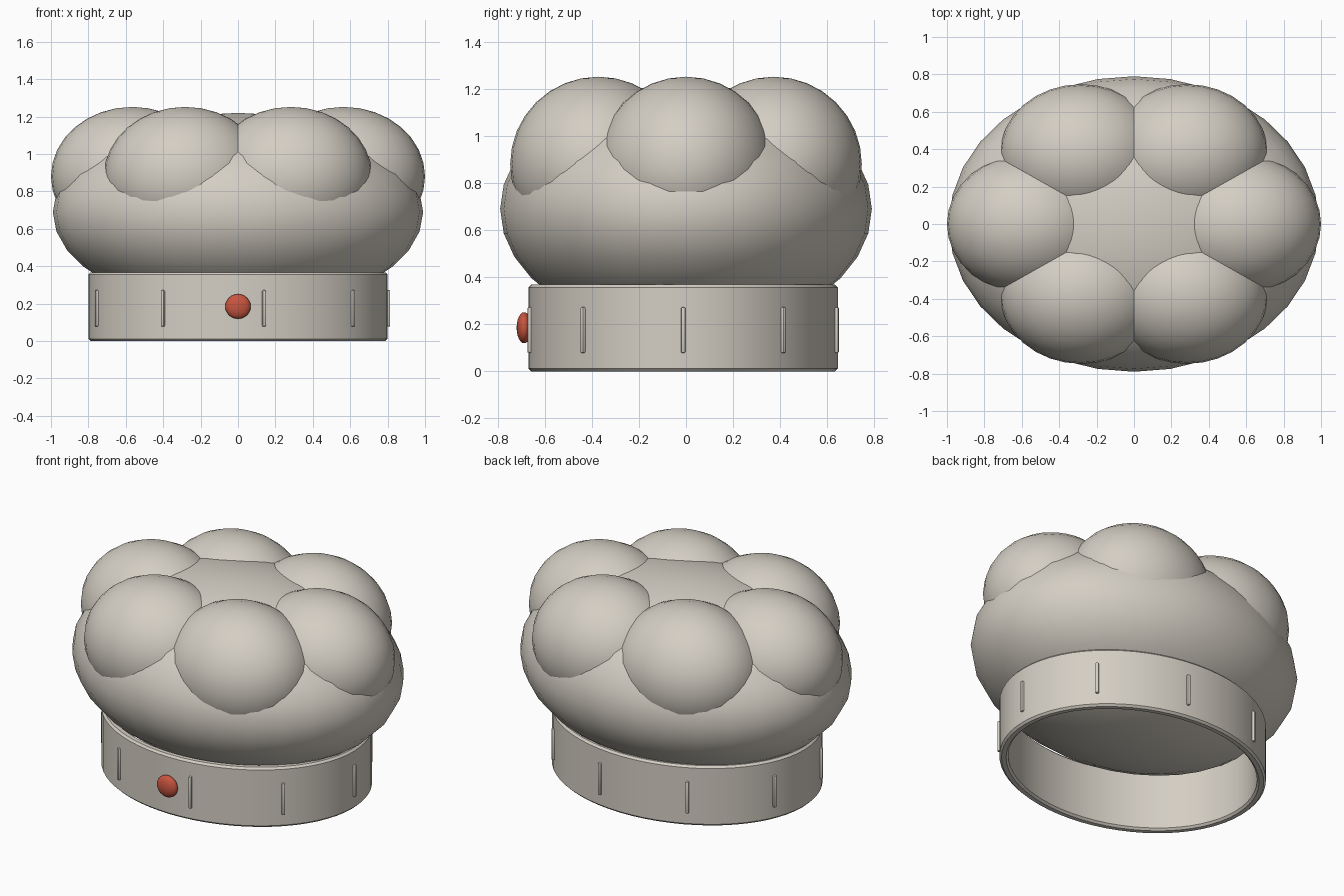
import bpy
import bmesh
from math import cos, sin, radians, tau
from mathutils import Matrix, Vector

default = bpy.data.objects.get("Cube")
if default:
    bpy.data.objects.remove(default, do_unlink=True)


def make_material(name, rgb):
    mat = bpy.data.materials.new(name)
    mat.use_nodes = True
    mat.diffuse_color = (*rgb, 1)
    bsdf = mat.node_tree.nodes["Principled BSDF"]
    bsdf.inputs["Base Color"].default_value = (*rgb, 1)
    bsdf.inputs["Roughness"].default_value = 0.8
    return mat


def add_object(name, bm, mat, angle=40):
    mesh = bpy.data.meshes.new(name)
    bmesh.ops.recalc_face_normals(bm, faces=bm.faces)
    bm.to_mesh(mesh)
    bm.free()
    mesh.materials.append(mat)
    obj = bpy.data.objects.new(name, mesh)
    bpy.context.collection.objects.link(obj)
    bpy.ops.object.select_all(action="DESELECT")
    obj.select_set(True)
    bpy.context.view_layer.objects.active = obj
    bpy.ops.object.shade_smooth_by_angle(angle=radians(angle))
    return obj


def ellipsoid(name, centre, radii, mat, segments=32, rings=16):
    bm = bmesh.new()
    bmesh.ops.create_uvsphere(bm, u_segments=segments, v_segments=rings, radius=1)
    bmesh.ops.scale(bm, vec=radii, verts=bm.verts)
    bmesh.ops.translate(bm, vec=centre, verts=bm.verts)
    return add_object(name, bm, mat)


cloth = make_material("warm white cloth", (0.66, 0.62, 0.55))
red = make_material("red button", (0.58, 0.09, 0.05))

BAND_X, BAND_Y, BAND_SHIFT, BAND_TOP = 0.8, 0.658, -0.012, 0.368

# Headband: an oval ring with softened rims, open at the bottom
wall, soft, sides = 0.05, 0.012, 64
profile = [(0, soft), (0, BAND_TOP - soft), (soft, BAND_TOP),
           (wall - soft, BAND_TOP), (wall, BAND_TOP - soft),
           (wall, soft), (wall - soft, 0), (soft, 0)]
bm = bmesh.new()
loops = []
for i in range(sides):
    a = tau * i / sides
    loops.append([bm.verts.new(((BAND_X - d) * cos(a),
                                (BAND_Y - d) * sin(a) + BAND_SHIFT, z))
                  for d, z in profile])
for i, loop in enumerate(loops):
    following = loops[(i + 1) % sides]
    for j in range(len(profile)):
        k = (j + 1) % len(profile)
        bm.faces.new((loop[j], following[j], following[k], loop[k]))
add_object("headband", bm, cloth)

# Pleats: slim rounded ribs spaced evenly around the band
for i in range(9):
    a = radians(40 * i)
    normal = Vector((cos(a) / BAND_X, sin(a) / BAND_Y, 0))
    place = Matrix.Translation((BAND_X * cos(a), BAND_Y * sin(a) + BAND_SHIFT, 0.175))
    turn = normal.to_track_quat("X", "Z").to_matrix().to_4x4()
    bm = bmesh.new()
    bmesh.ops.create_cube(bm, size=1)
    bmesh.ops.scale(bm, vec=(0.028, 0.02, 0.195), verts=bm.verts)
    bmesh.ops.bevel(bm, geom=bm.edges[:], offset=0.007, segments=2,
                    profile=0.5, affect="EDGES")
    bmesh.ops.transform(bm, matrix=place @ turn, verts=bm.verts)
    add_object(f"pleat_{i + 1}", bm, cloth)

# Billowing crown with a ring of six puffs
ellipsoid("crown", (0, 0, 0.69), (0.99, 0.79, 0.53), cloth)
for i in range(6):
    a = tau * i / 6
    ellipsoid(f"puff_{i + 1}", (0.565 * cos(a), 0.43 * sin(a), 0.88),
              (0.435, 0.375, 0.372), cloth)

# Button at the front of the band
ellipsoid("front_button", (0, -0.688, 0.185), (0.068, 0.032, 0.066), red, 24, 12)
